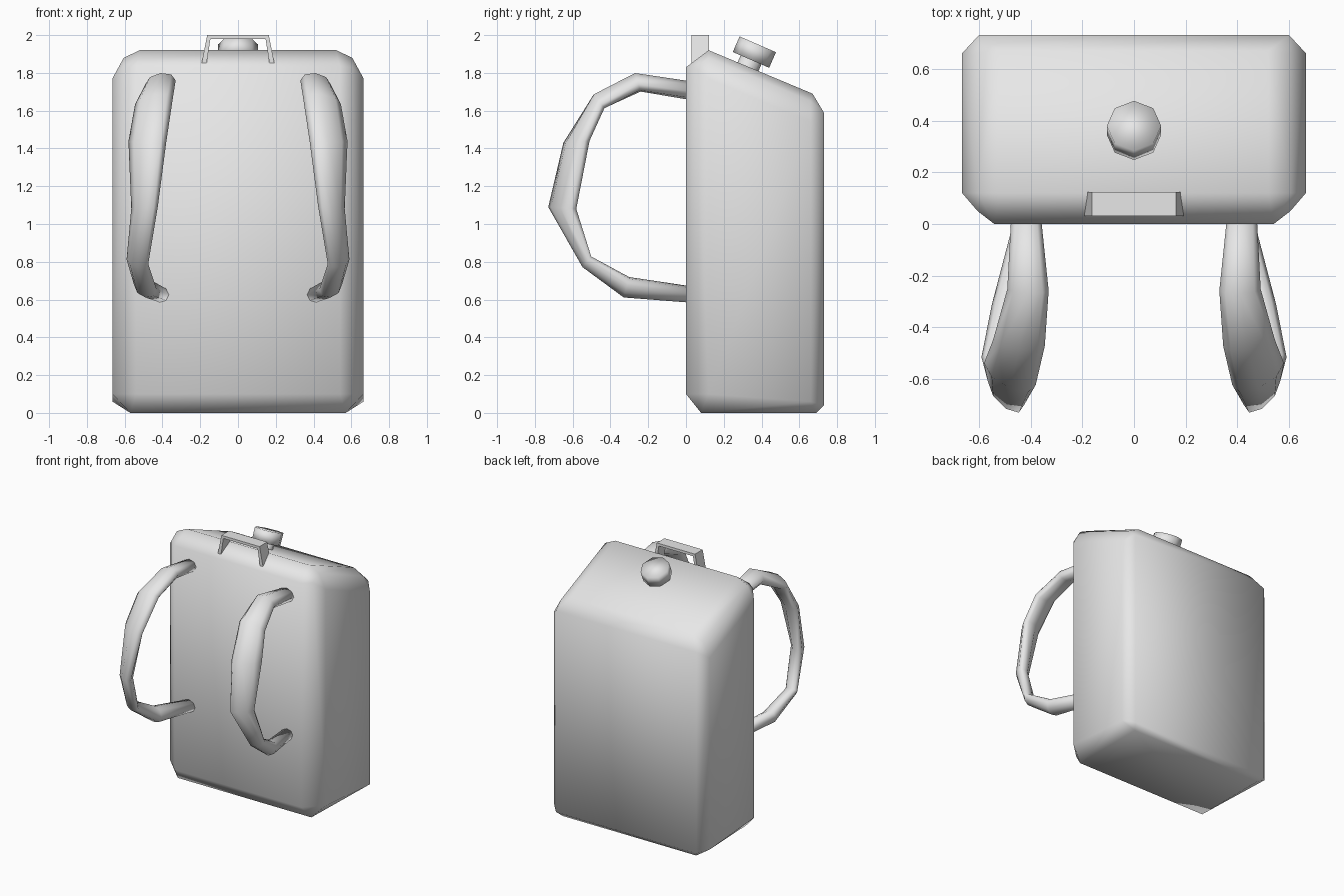
import bpy, bmesh, math
from mathutils import Vector, Matrix

if "Cube" in bpy.data.objects:
    bpy.data.objects.remove(bpy.data.objects["Cube"], do_unlink=True)

grey = bpy.data.materials.new("plain grey")
grey.use_nodes = True
grey.diffuse_color = (0.8, 0.8, 0.8, 1)
grey.node_tree.nodes["Principled BSDF"].inputs["Base Color"].default_value = (0.8, 0.8, 0.8, 1)


def finish(name, bm, smooth=True):
    """Turn a bmesh into a named, coloured object."""
    bmesh.ops.recalc_face_normals(bm, faces=bm.faces[:])
    for f in bm.faces:
        f.smooth = smooth
    mesh = bpy.data.meshes.new(name)
    bm.to_mesh(mesh)
    bm.free()
    mesh.materials.append(grey)
    ob = bpy.data.objects.new(name, mesh)
    bpy.context.collection.objects.link(ob)
    return ob


def loft(bm, rings):
    """Skin a list of equal-length rings and close both ends."""
    vs = [[bm.verts.new(p) for p in r] for r in rings]
    n = len(vs[0])
    for a, b in zip(vs, vs[1:]):
        for i in range(n):
            bm.faces.new((a[i], a[(i + 1) % n], b[(i + 1) % n], b[i]))
    bm.faces.new(vs[0][::-1])
    bm.faces.new(vs[-1])


# Tank body: chamfered box with a top sloping down to the back
corner_points = [
    (0.54, 0.00, 0.10), (0.665, 0.12, 0.10), (0.57, 0.08, 0.00),   # front bottom
    (0.54, 0.00, 1.83), (0.665, 0.12, 1.77), (0.52, 0.12, 1.92),   # front top
    (0.605, 0.12, 1.88), (0.605, 0.05, 1.83),
    (0.60, 0.73, 0.04), (0.665, 0.66, 0.06), (0.57, 0.69, 0.00),   # back bottom
    (0.60, 0.73, 1.59), (0.665, 0.66, 1.54), (0.52, 0.67, 1.69),   # back top
    (0.605, 0.66, 1.65),
]
bm = bmesh.new()
for x, y, z in corner_points:
    for s in (-1, 1):
        bm.verts.new((s * x, y, z))
bmesh.ops.convex_hull(bm, input=bm.verts[:])
bmesh.ops.dissolve_limit(bm, angle_limit=math.radians(2), verts=bm.verts[:], edges=bm.edges[:])
finish("tank_body", bm)

# Filler cap and neck, square to the sloping top
axis = Vector((0, 0.4, 0.92)).normalized()
tilt = axis.to_track_quat('Z', 'Y').to_matrix().to_4x4()


def tilted_cylinder(name, centre, radius, height):
    bm = bmesh.new()
    bmesh.ops.create_cone(bm, cap_ends=True, segments=8, radius1=radius, radius2=radius,
                          depth=height, matrix=Matrix.Translation(centre) @ tilt)
    finish(name, bm)


cap_centre = Vector((0, 0.362, 1.91))
tilted_cylinder("filler_cap", cap_centre, 0.105, 0.09)
tilted_cylinder("filler_neck", cap_centre - axis * 0.10, 0.06, 0.14)

# Carry handle: a bent flat strip
half = [(0.195, 1.84), (0.163, 2.0)]
inner = [(0.146, 1.98), (0.168, 1.84)]
outline = ([(-x, z) for x, z in half] + [(x, z) for x, z in half[::-1]]
           + [(x, z) for x, z in inner[::-1]] + [(-x, z) for x, z in inner])
bm = bmesh.new()
loft(bm, [[(x, y, z) for x, z in outline] for y in (0.03, 0.123)])
finish("carry_handle", bm, smooth=False)

# Shoulder straps: outer (y, z), inner (y, z), x from, x to, twist
stations = [
    ((0.03, 1.755), (0.03, 1.655), 0.36, 0.475, 0.1),
    ((-0.27, 1.80), (-0.24, 1.70), 0.33, 0.49, 0.2),
    ((-0.49, 1.69), (-0.43, 1.61), 0.345, 0.545, 0.4),
    ((-0.65, 1.43), (-0.51, 1.44), 0.38, 0.58, 0.6),
    ((-0.73, 1.09), (-0.58, 1.08), 0.425, 0.565, 0.6),
    ((-0.55, 0.77), (-0.50, 0.83), 0.475, 0.59, 0.4),
    ((-0.33, 0.61), (-0.30, 0.72), 0.43, 0.55, 0.2),
    ((0.03, 0.583), (0.03, 0.67), 0.36, 0.46, 0.1),
]
for side, name in ((1, "left_strap"), (-1, "right_strap")):
    rings = []
    for outer, inn, x0, x1, twist in stations:
        o, i = Vector((0, *outer)), Vector((0, *inn))
        mid = (o + i) / 2 + Vector(((x0 + x1) / 2, 0, 0))
        depth = (i - o) / 2
        u = Vector(((x1 - x0) / 2, 0, 0)) + depth * twist
        v = depth * math.sqrt(1 - twist * twist)
        ring = []
        for k in range(8):
            a = k * math.tau / 8
            p = mid + u * math.cos(a) + v * math.sin(a)
            ring.append((side * p.x, p.y, p.z))
        rings.append(ring)
    bm = bmesh.new()
    loft(bm, rings)
    finish(name, bm)
